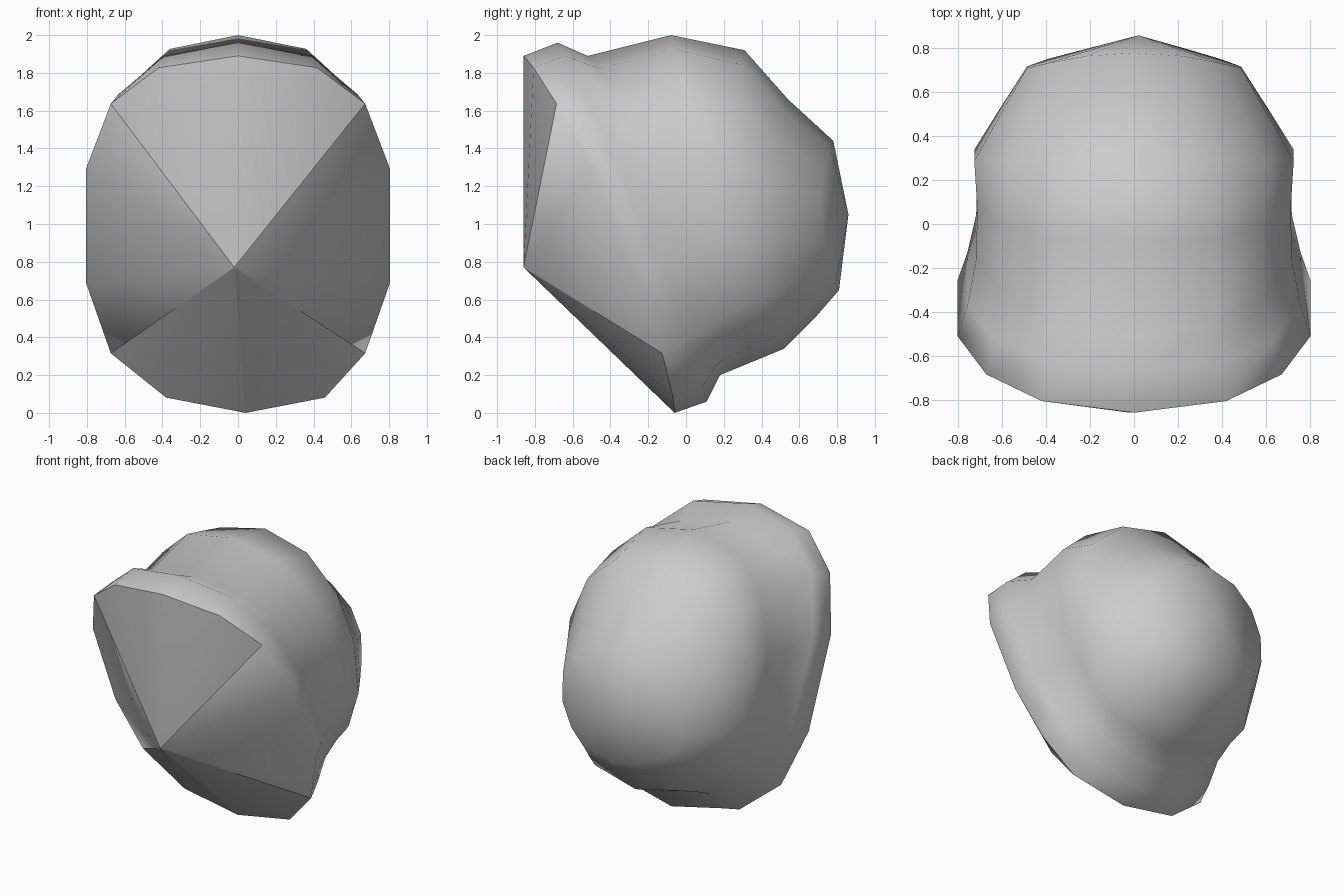
import bpy, bmesh, math

if "Cube" in bpy.data.objects:
    bpy.data.objects.remove(bpy.data.objects["Cube"])

N = 14   # points around each slanted loop

# slanted loops front to back:
# top y, top z, bottom y, bottom z, half width, side set-back, upper boxiness, x roundness
LOOPS = [
    (-0.86, 1.89, -0.06, 0.00, 0.82, 0.10, 0.66, 0.80),   # front rim
    (-0.68, 1.96, 0.11, 0.06, 0.775, 0.05, 0.72, 0.82),   # raised lip
    (-0.52, 1.89, 0.18, 0.20, 0.735, 0.12, 0.80, 0.84),   # groove behind the lip
    (-0.08, 2.00, 0.35, 0.27, 0.73, 0.00, 0.85, 0.84),    # crown
    (0.31, 1.92, 0.52, 0.34, 0.745, -0.11, 1.0, 0.92),
    (0.54, 1.66, 0.68, 0.50, 0.64, -0.13, 1.05, 1.0),
    (0.78, 1.44, 0.81, 0.65, 0.50, -0.085, 1.0, 1.0),     # back of the head
]


def power(v, e):
    return math.copysign(abs(v) ** e, v)


def add_loop(bm, ty, tz, by, bz, hw, setback, upper, side):
    verts = []
    for i in range(N):
        t = 2 * math.pi * i / N
        c, s = math.cos(t), power(math.sin(t), side)
        c = power(c, upper if c > 0 else 0.86)
        y = (ty + by) / 2 + c * (ty - by) / 2 + setback * s * s
        z = (tz + bz) / 2 + c * (tz - bz) / 2
        x = hw * s
        if c < -0.9:
            x += 0.04   # lowest point leans slightly sideways
        verts.append(bm.verts.new((x, y, z)))
    return verts


bm = bmesh.new()
loops = [add_loop(bm, *spec) for spec in LOOPS]

# shell between neighbouring loops
for a, b in zip(loops, loops[1:]):
    for i in range(N):
        j = (i + 1) % N
        bm.faces.new((a[i], a[j], b[j], b[i]))

# front fan to a single point, and the closed back
front = bm.verts.new((-0.02, -0.86, 0.77))
back = bm.verts.new((0.02, 0.86, 1.05))
for i in range(N):
    j = (i + 1) % N
    bm.faces.new((front, loops[0][j], loops[0][i]))
    bm.faces.new((back, loops[-1][i], loops[-1][j]))

bmesh.ops.recalc_face_normals(bm, faces=bm.faces)
bm.normal_update()

# smooth everywhere, with the fan creased into wedges and at the upper and lower rim
for f in bm.faces:
    f.smooth = True
for i in (2, 5, 7, 9, 12):
    bm.edges.get((front, loops[0][i])).smooth = False
for i in (12, 13, 0, 1, 5, 6, 7, 8):
    bm.edges.get((loops[0][i], loops[0][(i + 1) % N])).smooth = False

mesh = bpy.data.meshes.new("hood_shell")
bm.to_mesh(mesh)
bm.free()
hood = bpy.data.objects.new("hood_shell", mesh)
bpy.context.collection.objects.link(hood)
